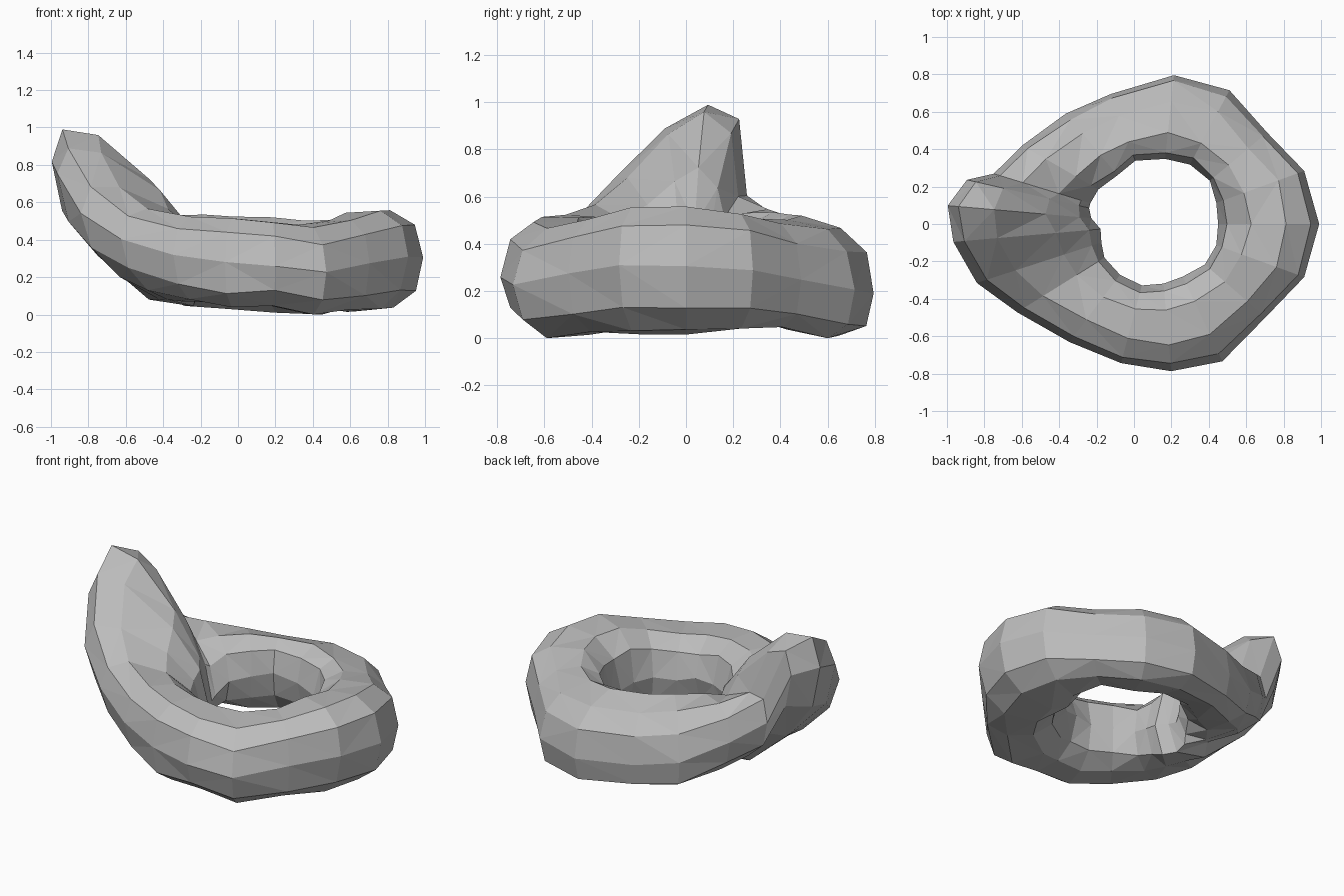
import bpy
import bmesh
import math
import random

random.seed(4)
default_cube = bpy.data.objects.get("Cube")
if default_cube:
    bpy.data.objects.remove(default_cube, do_unlink=True)

# One plain grey stone colour
stone = bpy.data.materials.new("stone grey")
stone.use_nodes = True
grey = (0.5, 0.5, 0.5, 1)
stone.diffuse_color = grey
stone.node_tree.nodes["Principled BSDF"].inputs["Base Color"].default_value = grey

CENTRE_X = 0.13
SIDES = 10

# Ring stations: angle, outer radius, inner radius, bottom, top, outward rise
stations = [
    (0, .86, .32, .01, .56, .03), (20, .83, .33, .03, .54, 0),
    (40, .76, .36, .05, .51, -.03), (62, .81, .36, 0, .5, -.05),
    (84, .8, .35, .02, .51, -.07), (110, .74, .36, .04, .52, -.07),
    (130, .77, .34, .05, .53, -.05), (150, .84, .37, .11, .55, .03),
    (163, .92, .38, .12, .6, .12),
    # Raised fin
    (167, 1.05, .38, .1, .9, .3), (175, 1.13, .36, .07, .97, .3),
    (185, 1.1, .31, .07, .88, .27), (198, 1.02, .32, .08, .68, .16),
    # Front arm
    (212, .89, .34, .08, .56, .08), (233, .79, .34, .06, .53, .02),
    (255, .77, .34, .03, .52, 0), (275, .79, .32, .04, .5, 0),
    (295, .81, .31, 0, .48, -.02), (319, .76, .33, .02, .51, 0),
    (340, .83, .33, .01, .56, .02),
]


def squared(value):
    """Push a sine or cosine outward to give a boxier section."""
    return math.copysign(abs(value) ** 0.82, value)


def section(bm, station):
    """Add one loop of the ring as a leaning rounded polygon."""
    angle, outer, inner, bottom, top, rise = station
    angle = math.radians(angle)
    half_height = (top - bottom) / 2
    thickness = math.sqrt(half_height ** 2 - rise ** 2)
    loop = []
    for i in range(SIDES):
        t = math.tau * i / SIDES
        across, up = squared(math.cos(t)), squared(math.sin(t))
        radius = (outer + inner) / 2 + across * (outer - inner) / 2
        radius += random.uniform(-.012, .012) * abs(up)
        z = (bottom + top) / 2 + up * thickness + across * rise
        z += random.uniform(-.012, .012) * abs(across)
        loop.append(bm.verts.new((CENTRE_X + radius * math.cos(angle),
                                  radius * math.sin(angle), max(z, 0))))
    return loop


# Bridge the sections into a closed faceted ring
bm = bmesh.new()
loops = [section(bm, s) for s in stations]
for a, b in zip(loops, loops[1:] + loops[:1]):
    for i in range(SIDES):
        j = (i + 1) % SIDES
        bm.faces.new((a[i], b[i], b[j], a[j]))
bmesh.ops.triangulate(bm, faces=bm.faces, quad_method='SHORT_EDGE')
bmesh.ops.recalc_face_normals(bm, faces=bm.faces)
mesh = bpy.data.meshes.new("stone_ring")
bm.to_mesh(mesh)
bm.free()
mesh.materials.append(stone)
ring = bpy.data.objects.new("stone_ring", mesh)
bpy.context.collection.objects.link(ring)
